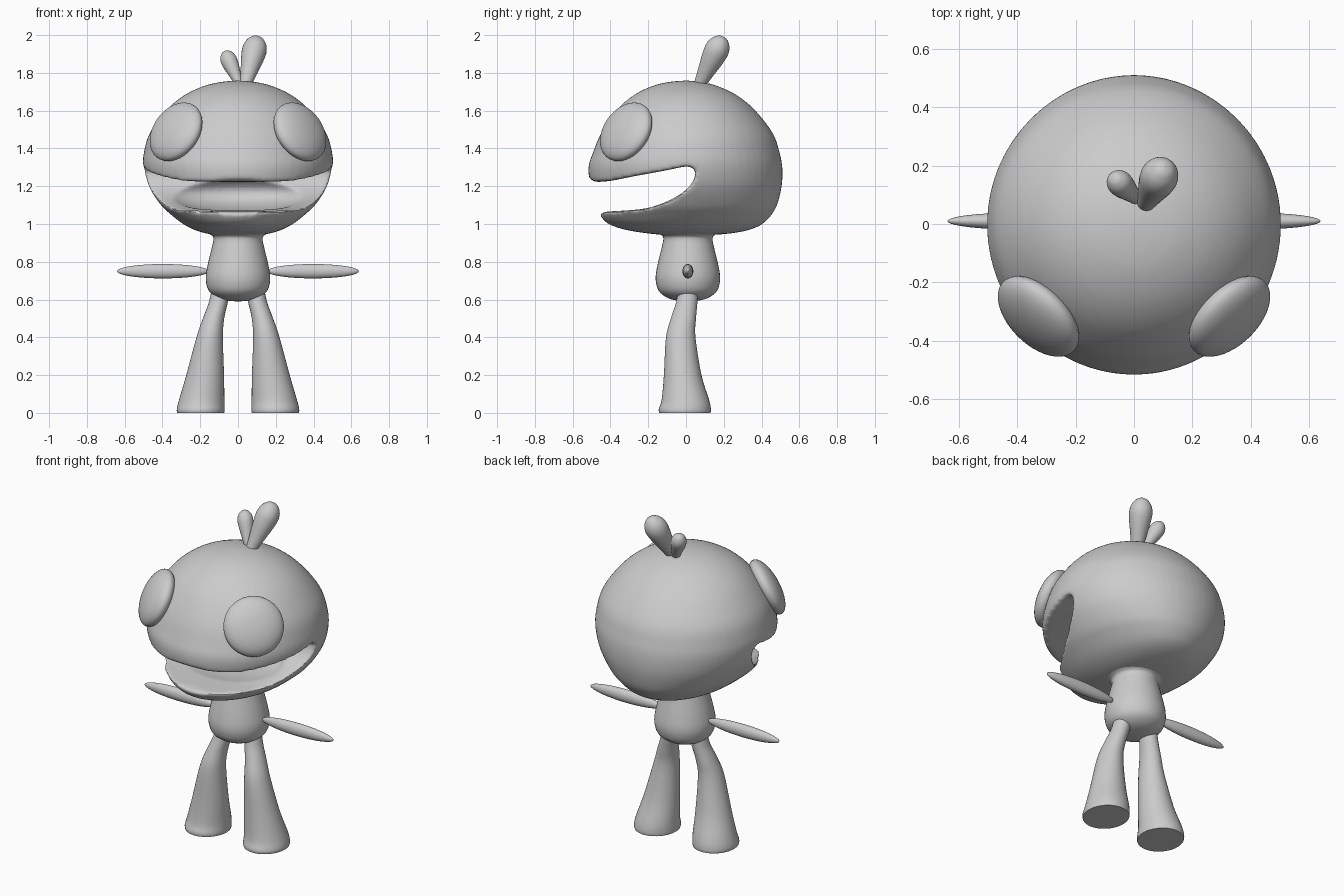
import bpy, bmesh, math
from mathutils import Vector, Matrix

if "Cube" in bpy.data.objects:
    bpy.data.objects.remove(bpy.data.objects["Cube"])

grey = bpy.data.materials.new("light grey")
grey.diffuse_color = (0.6, 0.6, 0.6, 1)
grey.use_nodes = True
grey.node_tree.nodes["Principled BSDF"].inputs["Base Color"].default_value = grey.diffuse_color


def finish(name, bm):
    bmesh.ops.recalc_face_normals(bm, faces=bm.faces)
    me = bpy.data.meshes.new(name)
    bm.to_mesh(me)
    bm.free()
    ob = bpy.data.objects.new(name, me)
    bpy.context.collection.objects.link(ob)
    me.materials.append(grey)
    return ob


def smooth(ob):
    bpy.ops.object.select_all(action='DESELECT')
    ob.select_set(True)
    bpy.context.view_layer.objects.active = ob
    bpy.ops.object.shade_smooth_by_angle(angle=math.radians(45))


def spline(pts, steps=4):
    """Catmull-Rom curve through tuples of any size."""
    out = []
    for i in range(len(pts) - 1):
        p0, p1, p2, p3 = (pts[max(i - 1, 0)], pts[i], pts[i + 1], pts[min(i + 2, len(pts) - 1)])
        for s in range(steps):
            t = s / steps
            out.append(tuple(0.5 * (2 * b + (c - a) * t + (2 * a - 5 * b + 4 * c - d) * t * t
                                    + (3 * b - a - 3 * c + d) * t ** 3)
                             for a, b, c, d in zip(p0, p1, p2, p3)))
    return out + [tuple(pts[-1])]


def loft(name, rings, n=40, matrix=Matrix()):
    """Skin elliptical rings given as (z, x0, x1, y0, y1), closed by end caps."""
    bm = bmesh.new()
    loops = []
    for z, x0, x1, y0, y1 in spline(rings):
        cx, cy = (x0 + x1) / 2, (y0 + y1) / 2
        rx, ry = max((x1 - x0) / 2, 0.001), max((y1 - y0) / 2, 0.001)
        loops.append([bm.verts.new(matrix @ Vector((cx + rx * math.cos(a), cy + ry * math.sin(a), z)))
                      for a in (2 * math.pi * k / n for k in range(n))])
    for a, b in zip(loops, loops[1:]):
        for k in range(n):
            bm.faces.new((a[k], a[(k + 1) % n], b[(k + 1) % n], b[k]))
    bm.faces.new(loops[0][::-1])
    bm.faces.new(loops[-1])
    return finish(name, bm)


def ellipsoid(name, loc, radii, axis=(0, 0, 1)):
    """Ellipsoid whose local z points along axis."""
    bm = bmesh.new()
    bmesh.ops.create_uvsphere(bm, u_segments=40, v_segments=24, radius=1)
    rot = Vector(axis).to_track_quat('Z', 'Y').to_matrix().to_4x4()
    bm.transform(Matrix.Translation(loc) @ rot @ Matrix.Diagonal((*radii, 1)))
    return finish(name, bm)


# Head shell: height, half width, front and back limits
head_rows = [(0.94, 0.0, 0.0, 0.0), (0.942, 0.10, -0.11, 0.13), (0.95, 0.17, -0.20, 0.235),
             (0.965, 0.22, -0.30, 0.32), (0.985, 0.265, -0.375, 0.378), (1.01, 0.305, -0.425, 0.418),
             (1.05, 0.355, -0.457, 0.454), (1.1, 0.408, -0.48, 0.482), (1.2, 0.474, -0.507, 0.507),
             (1.3, 0.503, -0.517, 0.51), (1.38, 0.498, -0.492, 0.495), (1.48, 0.468, -0.45, 0.46),
             (1.6, 0.382, -0.37, 0.368), (1.68, 0.287, -0.28, 0.272), (1.73, 0.182, -0.18, 0.168),
             (1.752, 0.09, -0.09, 0.082), (1.76, 0.0, 0.0, 0.0)]
head = loft("head", [(z, -w, w, f, b) for z, w, f, b in head_rows], 64)

# Mouth opening: side profile pushed right across the head
mouth = spline([(-0.48, 1.222), (-0.4, 1.228), (-0.3, 1.248), (-0.1, 1.285), (0.0, 1.305),
                (0.038, 1.295), (0.05, 1.26), (0.02, 1.2), (-0.05, 1.145), (-0.15, 1.1),
                (-0.25, 1.077), (-0.42, 1.066)], 3)
mouth = [(-0.7, 1.26), (-0.53, 1.25)] + mouth + [(-0.48, 1.05), (-0.7, 1.03)]
bm = bmesh.new()
face = bm.faces.new([bm.verts.new((-0.7, y, z)) for y, z in mouth])
ext = bmesh.ops.extrude_face_region(bm, geom=[face])
bmesh.ops.translate(bm, vec=(1.4, 0, 0), verts=[v for v in ext["geom"] if isinstance(v, bmesh.types.BMVert)])
cutters = [finish("mouth_cutter", bm),
           ellipsoid("jaw_bowl_cutter", (0, -0.16, 1.17), (0.39, 0.26, 0.108))]

# Cut the mouth, then round the lips
for c in cutters:
    c.hide_render = True
    mod = head.modifiers.new("cut", 'BOOLEAN')
    mod.operation, mod.solver, mod.object = 'DIFFERENCE', 'EXACT', c
mod = head.modifiers.new("remesh", 'REMESH')
mod.mode, mod.voxel_size = 'VOXEL', 0.01
mod = head.modifiers.new("soften", 'SMOOTH')
mod.factor, mod.iterations = 0.5, 16
deps = bpy.context.evaluated_depsgraph_get()
cut_mesh = bpy.data.meshes.new_from_object(head.evaluated_get(deps))
head.modifiers.clear()
head.data = cut_mesh
head.data.materials.clear()
head.data.materials.append(grey)
for c in cutters:
    bpy.data.objects.remove(c)
smooth(head)

# Pear-shaped body with a neck
body_rows = [(0.59, 0.0), (0.595, 0.06), (0.61, 0.11), (0.64, 0.15), (0.68, 0.167), (0.73, 0.17),
             (0.8, 0.157), (0.87, 0.14), (0.92, 0.13), (0.94, 0.14), (0.955, 0.17)]
smooth(loft("body", [(z, -r, r, 0.01 - r, 0.01 + r) for z, r in body_rows]))

# Flared legs: height, inner and outer limits, front and back limits
leg_rows = [(0.0, 0.073, 0.322, -0.142, 0.13), (0.02, 0.071, 0.324, -0.144, 0.132),
            (0.07, 0.072, 0.312, -0.129, 0.122), (0.2, 0.074, 0.274, -0.117, 0.082),
            (0.4, 0.08, 0.22, -0.106, 0.05), (0.5, 0.073, 0.186, -0.08, 0.053),
            (0.58, 0.055, 0.156, -0.054, 0.06), (0.64, 0.042, 0.142, -0.042, 0.065)]
for side, s in (("left", -1), ("right", 1)):
    smooth(loft(side + "_leg", [(z, min(s * a, s * b), max(s * a, s * b), f, k)
                                for z, a, b, f, k in leg_rows]))
    smooth(ellipsoid(side + "_arm", (s * 0.397, 0.01, 0.75), (0.243, 0.029, 0.038)))
    smooth(ellipsoid(side + "_eye", (s * 0.328, -0.317, 1.488), (0.17, 0.17, 0.07),
                     (s * 0.627, -0.637, 0.447)))

# Teardrop hair tufts
drop = [(0, 0.45), (0.3, 0.7), (0.55, 0.92), (0.73, 1), (0.86, 0.86), (0.95, 0.55), (0.985, 0.28), (1, 0)]
for name, base, tip, rad in (("large_tuft", (0.038, 0.068, 1.73), (0.105, 0.198, 1.992), 0.065),
                             ("small_tuft", (0.01, 0.085, 1.735), (-0.07, 0.16, 1.915), 0.044)):
    axis = Vector(tip) - Vector(base)
    m = Matrix.Translation(base) @ axis.to_track_quat('Z', 'Y').to_matrix().to_4x4()
    smooth(loft(name, [(t * axis.length, -r * rad, r * rad, -r * rad, r * rad) for t, r in drop], 24, m))
